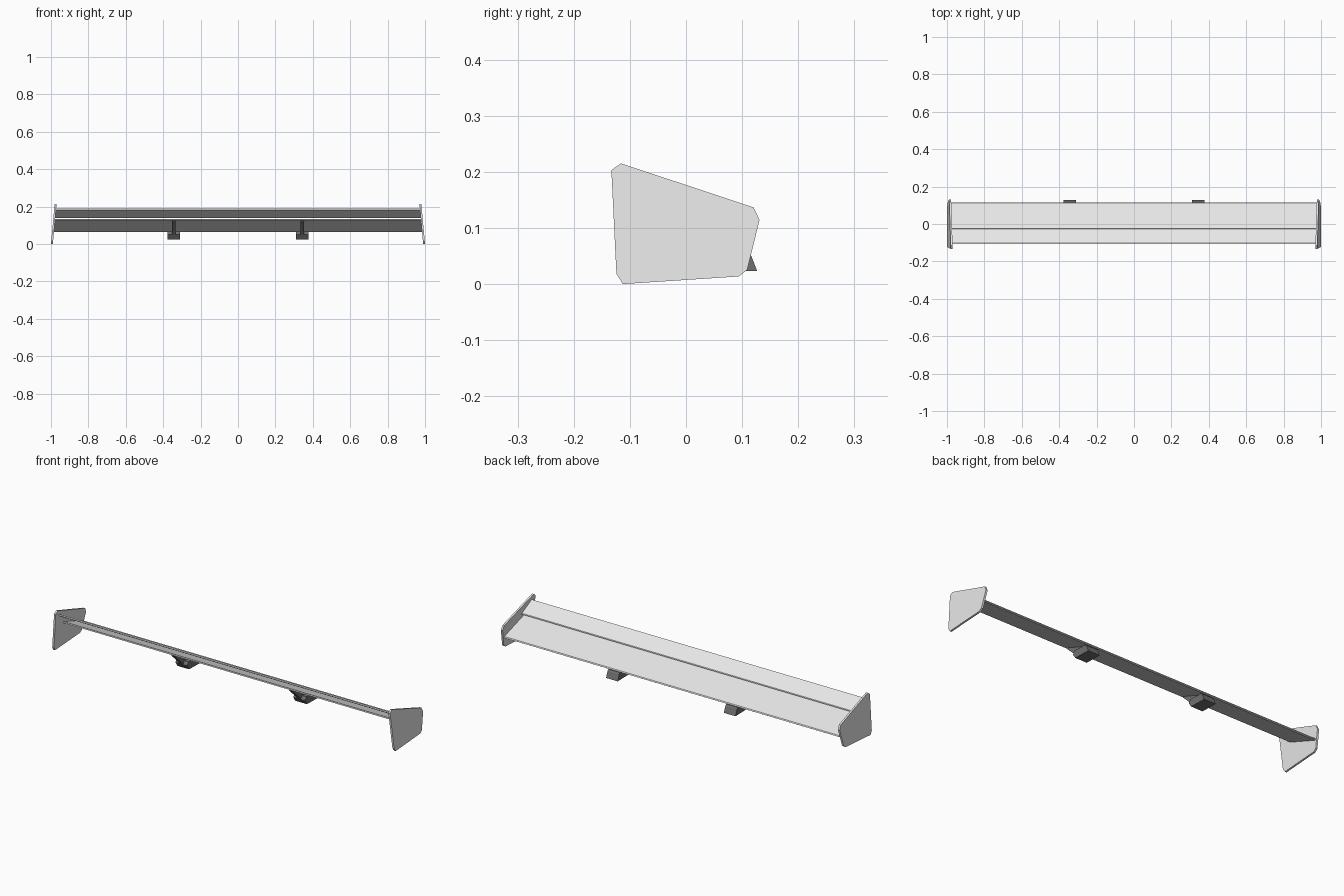
import bpy, bmesh

if "Cube" in bpy.data.objects:
    bpy.data.objects.remove(bpy.data.objects["Cube"])


def material(name, v):
    m = bpy.data.materials.new(name)
    m.diffuse_color = (v, v, v, 1)
    m.use_nodes = True
    m.node_tree.nodes["Principled BSDF"].inputs["Base Color"].default_value = m.diffuse_color
    return m


light = material("light grey", 0.8)
dark = material("dark grey", 0.16)


def plate_x(z):
    """Outer face of the leaning end plates at height z."""
    return 1.0 - 0.093 * z


def extrude(name, profile, x_left, x_right, mat):
    """Extrude a (y, z) profile along x; the ends are functions of height."""
    bm = bmesh.new()
    a = [bm.verts.new((x_left(z), y, z)) for y, z in profile]
    b = [bm.verts.new((x_right(z), y, z)) for y, z in profile]
    bm.faces.new(a)
    bm.faces.new(b[::-1])
    n = len(a)
    for i in range(n):
        j = (i + 1) % n
        bm.faces.new((a[i], b[i], b[j], a[j]))
    bmesh.ops.recalc_face_normals(bm, faces=bm.faces)
    me = bpy.data.meshes.new(name)
    bm.to_mesh(me)
    bm.free()
    me.materials.append(mat)
    ob = bpy.data.objects.new(name, me)
    bpy.context.collection.objects.link(ob)
    return ob


# Two overlapping wing elements, low leading edge at the back (+y), rising to the front
main = [(0.114, 0.068), (0.111, 0.074), (-0.060, 0.135), (-0.061, 0.128), (0.109, 0.065)]
flap = [(-0.024, 0.141), (-0.026, 0.146), (-0.102, 0.191), (-0.103, 0.183), (-0.028, 0.139)]
for name, prof in (("main_wing", main), ("upper_flap", flap)):
    extrude(name, prof, lambda z: 0.007 - plate_x(z), lambda z: plate_x(z) - 0.007, light)

# Leaning end plates with clipped corners
plate = [(-0.133, 0.203), (-0.116, 0.215), (0.1205, 0.1366), (0.131, 0.114),
         (0.109, 0.025), (0.094, 0.0135), (-0.1125, 0.0), (-0.124, 0.018)]
for side, s in (("left", -1), ("right", 1)):
    extrude(side + "_end_plate", plate, lambda z: s * plate_x(z),
            lambda z: s * (plate_x(z) - 0.010), light)

# Mounting feet: wedge block and a thin web that reaches forward under the wing
foot = [(0.127, 0.023), (0.114, 0.056), (0.108, 0.062), (0.030, 0.066),
        (0.018, 0.050), (0.035, 0.025)]
web = [(0.100, 0.071), (-0.050, 0.126), (-0.050, 0.118), (0.000, 0.070),
       (0.022, 0.045), (0.100, 0.045)]
for side, cx in (("left", -0.344), ("right", 0.344)):
    for part, prof, w in (("foot", foot, 0.068), ("web", web, 0.020)):
        extrude(f"{side}_mount_{part}", prof, lambda z: cx - w / 2,
                lambda z: cx + w / 2, dark)
